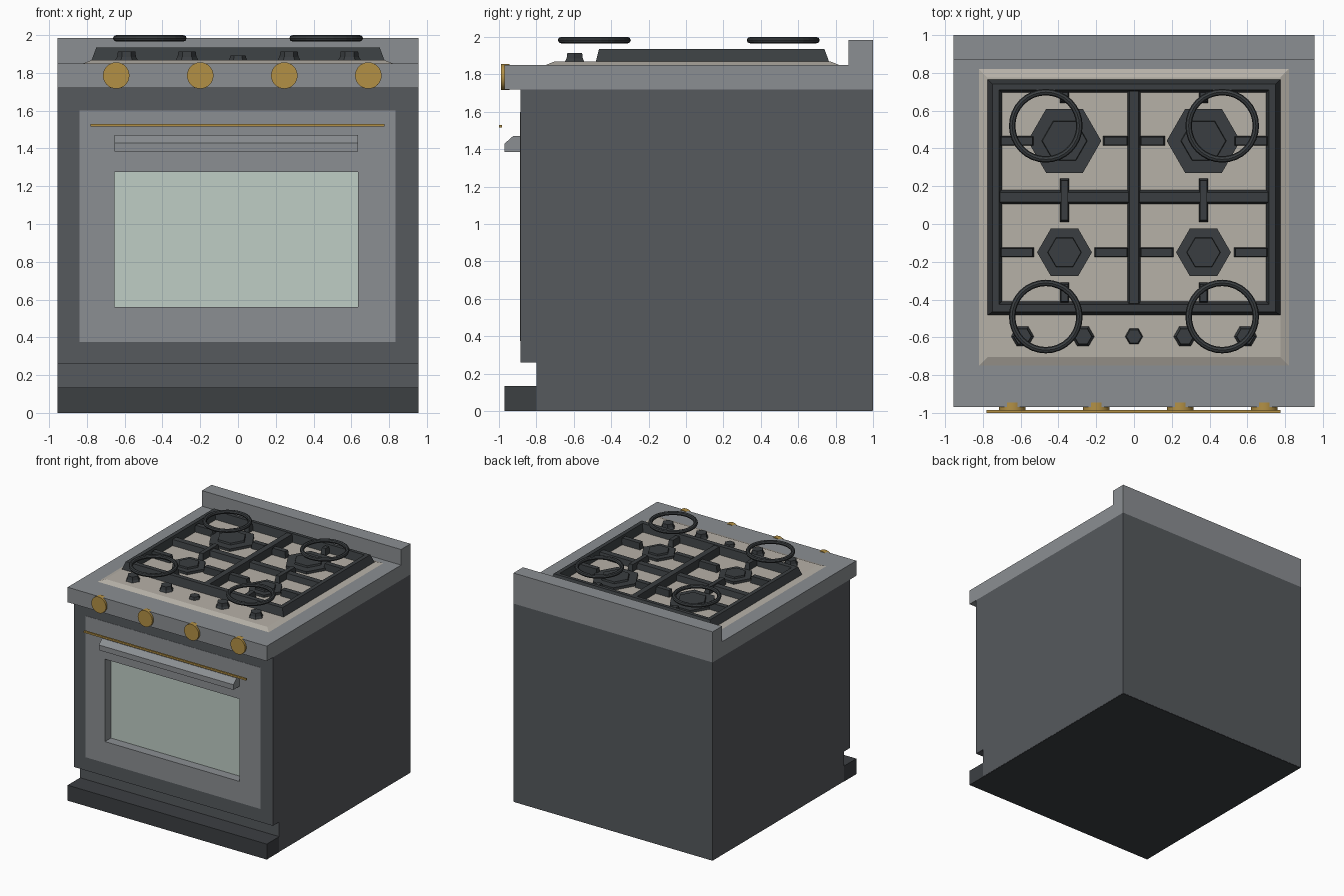
import bpy, bmesh, math
from mathutils import Matrix

if "Cube" in bpy.data.objects:
    bpy.data.objects.remove(bpy.data.objects["Cube"])


def material(name, rgb):
    m = bpy.data.materials.new(name)
    m.diffuse_color = (*rgb, 1)
    m.use_nodes = True
    m.node_tree.nodes["Principled BSDF"].inputs["Base Color"].default_value = m.diffuse_color
    return m


STEEL = material("steel", (0.26, 0.275, 0.29))
BODY = material("dark_enamel", (0.092, 0.1, 0.11))
BASE = material("plinth_black", (0.045, 0.05, 0.055))
IRON = material("cast_iron", (0.042, 0.048, 0.052))
TRAY = material("warm_tray", (0.47, 0.44, 0.39))
GLASS = material("pale_glass", (0.52, 0.61, 0.56))
GOLD = material("brass", (0.45, 0.28, 0.06))


def finish(name, bm, mat):
    bmesh.ops.recalc_face_normals(bm, faces=bm.faces)
    me = bpy.data.meshes.new(name)
    bm.to_mesh(me)
    bm.free()
    me.materials.append(mat)
    ob = bpy.data.objects.new(name, me)
    bpy.context.collection.objects.link(ob)
    return ob


def loft(name, loops, mat, caps=True):
    """Bridge loops of equal length; without caps the last joins the first."""
    bm = bmesh.new()
    rings = [[bm.verts.new(p) for p in loop] for loop in loops]
    pairs = list(zip(rings, rings[1:]))
    if caps:
        bm.faces.new(rings[0])
        bm.faces.new(rings[-1])
    else:
        pairs.append((rings[-1], rings[0]))
    n = len(rings[0])
    for a, b in pairs:
        for i in range(n):
            j = (i + 1) % n
            bm.faces.new((a[i], a[j], b[j], b[i]))
    return finish(name, bm, mat)


def rect(x0, x1, y0, y1, z):
    return [(x0, y0, z), (x1, y0, z), (x1, y1, z), (x0, y1, z)]


def rect_front(x0, x1, z0, z1, y):
    return [(x0, y, z0), (x1, y, z0), (x1, y, z1), (x0, y, z1)]


def box(name, x, y, z, mat, tx=0, ty=0):
    """Box from ranges, top narrowed by tx and ty on each side."""
    return loft(name, [rect(*x, *y, z[0]),
                       rect(x[0] + tx, x[1] - tx, y[0] + ty, y[1] - ty, z[1])], mat)


def turned(name, sections, centre, n, mat, along_y=False):
    """Stacked regular polygons given as (radius, height)."""
    loops = [[(r * math.cos(2 * math.pi * i / n), r * math.sin(2 * math.pi * i / n), h)
              for i in range(n)] for r, h in sections]
    ob = loft(name, loops, mat)
    if along_y:
        ob.data.transform(Matrix.Rotation(math.pi / 2, 4, 'X'))
    ob.location = centre
    return ob


W = 0.955

# Cabinet and plinth
box("cabinet", (-W, W), (-0.8, 1), (0.003, 1.72), BODY)
box("plinth", (-W + 0.002, W - 0.002), (-0.8, 0.998), (0, 0.134), BASE)
box("toe_kick", (-W, W), (-0.97, -0.8), (0, 0.134), BASE)

# Front surround, oven door and recessed window
outer, door, win = (-W, W, 0.26, 1.72), (-0.84, 0.835, 0.375, 1.6), (-0.655, 0.635, 0.56, 1.275)
loft("front_surround", [rect_front(*outer, -0.885), rect_front(*outer, -0.8),
                        rect_front(*door, -0.8), rect_front(*door, -0.885)], BODY, False)
loft("oven_door", [rect_front(*door, -0.887), rect_front(*door, -0.802),
                   rect_front(*win, -0.802), rect_front(*win, -0.887)], STEEL, False)
loft("window_glass", [rect_front(*win, -0.805), rect_front(*win, -0.801)], GLASS)

# Chamfered handle and brass towel rail
profile = [(-0.885, 1.385), (-0.97, 1.385), (-0.97, 1.43), (-0.925, 1.47), (-0.885, 1.47)]
loft("door_handle", [[(x, y, z) for y, z in profile] for x in (-0.655, 0.635)], STEEL)
box("brass_rail", (-0.78, 0.775), (-1, -0.984), (1.515, 1.53), GOLD)

# Worktop with backsplash, as one side profile
profile = [(-0.97, 1.72), (1, 1.72), (1, 1.985), (0.87, 1.985), (0.87, 1.85), (-0.97, 1.85)]
loft("worktop", [[(x, y, z) for y, z in profile] for x in (-W, W)], STEEL)

# Round control knobs
for i, x in enumerate((-0.645, -0.2, 0.245, 0.69)):
    k = turned(f"control_knob_{i}", [(0.07, 0.945), (0.07, 0.988)], (x, 0, 1.786), 32, GOLD, True)
    for p in k.data.polygons:
        p.use_smooth = len(p.vertices) == 4
    for e in k.data.edges:
        a, b = (k.data.vertices[v].co.y for v in e.vertices)
        e.use_edge_sharp = abs(a - b) < 1e-5

# Hob tray
box("hob_tray", (-0.82, 0.82), (-0.75, 0.82), (1.85, 1.868), TRAY, 0.045, 0.045)

# Pan support frame
B, T = 1.868, 1.935
loft("grate_frame", [rect(-0.775, 0.775, -0.482, 0.765, B), rect(-0.75, 0.75, -0.465, 0.74, T),
                     rect(-0.715, 0.715, -0.425, 0.71, T), rect(-0.70, 0.70, -0.41, 0.695, B)],
     IRON, False)
box("grate_divider", (-0.035, 0.035), (-0.42, 0.705), (B, 1.932), IRON, 0.01)

for s, side in ((-1, "left"), (1, "right")):
    def span(a, b):
        return tuple(sorted((s * a, s * b)))

    box(f"grate_crossbar_{side}", span(0.03, 0.71), (0.105, 0.18), (B, 1.915), IRON, 0, 0.012)
    # Fingers reaching toward the burners
    for i, (a, b, y) in enumerate(((0.53, 0.71, 0.44), (0.03, 0.165, 0.44),
                                   (0.53, 0.71, -0.15), (0.03, 0.21, -0.15))):
        box(f"grate_finger_x_{side}_{i}", span(a, b), (y - 0.025, y + 0.025), (B, 1.925), IRON, 0.008, 0.004)
    for i, y in enumerate(((0.64, 0.705), (0.01, 0.24), (-0.42, -0.31))):
        box(f"grate_finger_y_{side}_{i}", span(0.344, 0.392), y, (B, 1.925), IRON, 0.006, 0.01)
    # Hexagonal burners
    for n, y, r in (("back", 0.44, 0.195), ("front", -0.15, 0.145)):
        turned(f"burner_{n}_{side}", [(r, B), (r, 1.89), (r * 0.62, 1.89), (r * 0.6, 1.905)],
               (s * 0.368, y, 0), 6, IRON)
    # Hexagonal hob buttons
    for i, x in enumerate((0.27, 0.59)):
        turned(f"hob_button_{side}_{i}", [(0.06, B), (0.05, 1.885), (0.046, 1.913)],
               (s * x, -0.595, 0), 6, IRON)
    # Raised pan rings
    for n, y in (("back", 0.52), ("front", -0.49)):
        bpy.ops.mesh.primitive_torus_add(major_segments=32, minor_segments=8, major_radius=0.178,
                                         minor_radius=0.017, location=(s * 0.467, y, 1.983))
        ring = bpy.context.object
        ring.name = f"pan_ring_{n}_{side}"
        ring.data.materials.append(IRON)

turned("hob_button_centre", [(0.047, B), (0.04, 1.893)], (0, -0.595, 0), 6, IRON)
